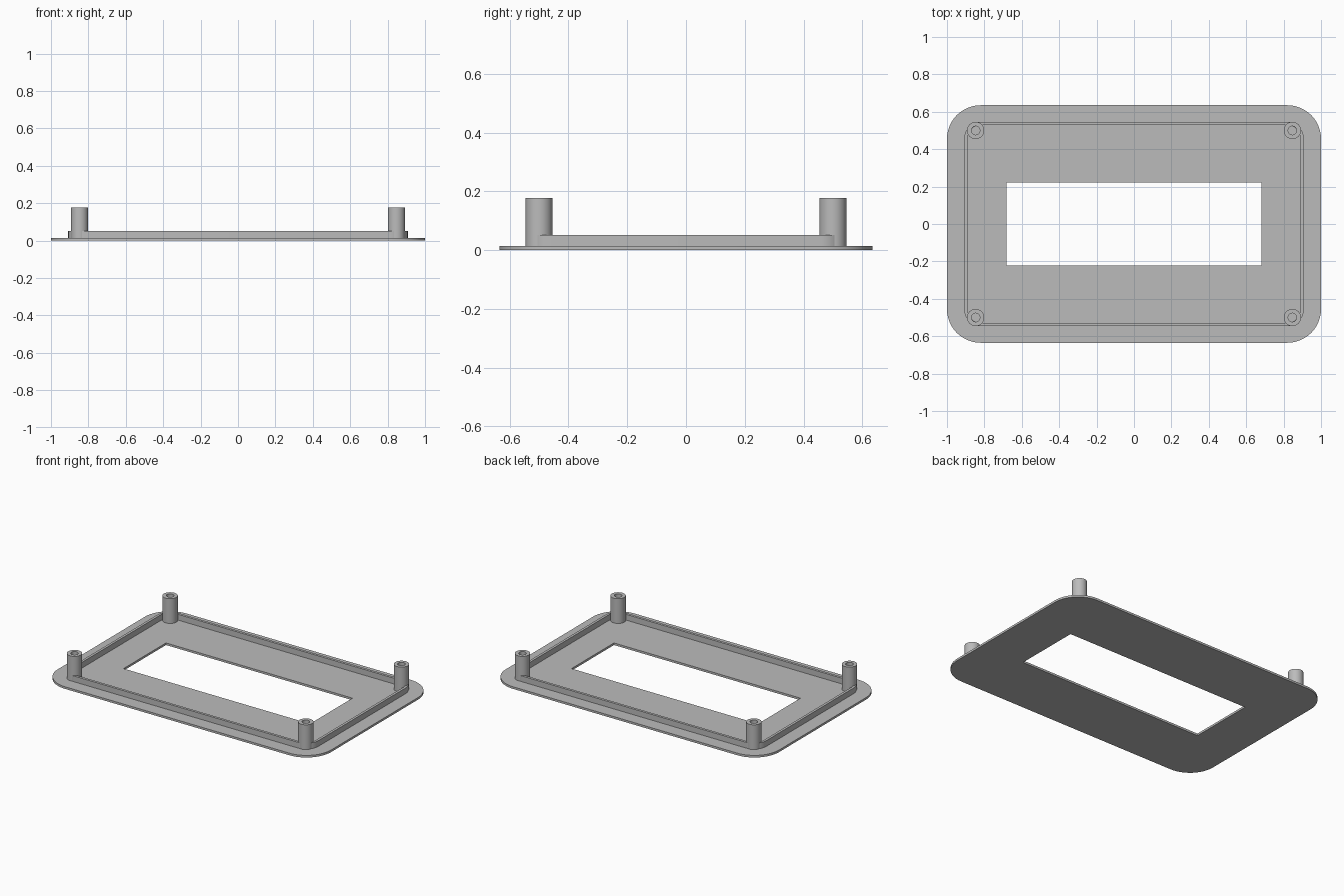
import bpy
import bmesh
from math import cos, sin, pi, radians

cube = bpy.data.objects.get("Cube")
if cube:
    bpy.data.objects.remove(cube, do_unlink=True)

grey = bpy.data.materials.new("plain grey")
grey.use_nodes = True
colour = (0.5, 0.5, 0.5, 1)
grey.diffuse_color = colour
grey.node_tree.nodes["Principled BSDF"].inputs["Base Color"].default_value = colour

PLATE_TOP = 0.014


def rounded_rect(hx, hy, r, steps=12):
    """Outline of a rectangle with rounded corners, counter-clockwise."""
    if r == 0:
        return [(hx, hy), (-hx, hy), (-hx, -hy), (hx, -hy)]
    points = []
    for i, (sx, sy) in enumerate([(1, 1), (-1, 1), (-1, -1), (1, -1)]):
        for k in range(steps + 1):
            a = (i + k / steps) * pi / 2
            points.append((sx * (hx - r) + r * cos(a), sy * (hy - r) + r * sin(a)))
    return points


def circle(cx, cy, r, sides=40):
    return [(cx + r * cos(2 * pi * k / sides), cy + r * sin(2 * pi * k / sides))
            for k in range(sides)]


def extrude_outlines(name, outlines, z0, z1):
    """Fill the area between an outer and an inner outline and extrude it upward."""
    bm = bmesh.new()
    edges = []
    for outline in outlines:
        verts = [bm.verts.new((x, y, z0)) for x, y in outline]
        edges += [bm.edges.new((v, verts[i - 1])) for i, v in enumerate(verts)]
    bmesh.ops.triangle_fill(bm, edges=edges, use_beauty=True, normal=(0, 0, -1))
    result = bmesh.ops.extrude_face_region(bm, geom=bm.faces[:], use_keep_orig=True)
    top = [g for g in result["geom"] if isinstance(g, bmesh.types.BMVert)]
    bmesh.ops.translate(bm, verts=top, vec=(0, 0, z1 - z0))
    bmesh.ops.recalc_face_normals(bm, faces=bm.faces[:])
    mesh = bpy.data.meshes.new(name)
    bm.to_mesh(mesh)
    bm.free()
    mesh.materials.append(grey)
    obj = bpy.data.objects.new(name, mesh)
    bpy.context.collection.objects.link(obj)
    bpy.ops.object.select_all(action="DESELECT")
    obj.select_set(True)
    bpy.context.view_layer.objects.active = obj
    bpy.ops.object.shade_smooth_by_angle(angle=radians(30))
    return obj


# Flat plate with a rectangular window
extrude_outlines("base_plate",
                 [rounded_rect(1, 0.635, 0.18), rounded_rect(0.683, 0.222, 0)],
                 0, PLATE_TOP)

# Thin raised lip set in from the plate edge
extrude_outlines("raised_lip",
                 [rounded_rect(0.908, 0.546, 0.09), rounded_rect(0.891, 0.529, 0.073)],
                 PLATE_TOP, 0.052)

# Hollow screw posts in the corners
for side, sx in (("left", 1), ("right", -1)):
    for end, sy in (("front", -1), ("back", 1)):
        x, y = sx * 0.847, sy * 0.5
        extrude_outlines(f"{end}_{side}_post",
                         [circle(x, y, 0.046), circle(x, y, 0.023)],
                         PLATE_TOP, 0.178)
